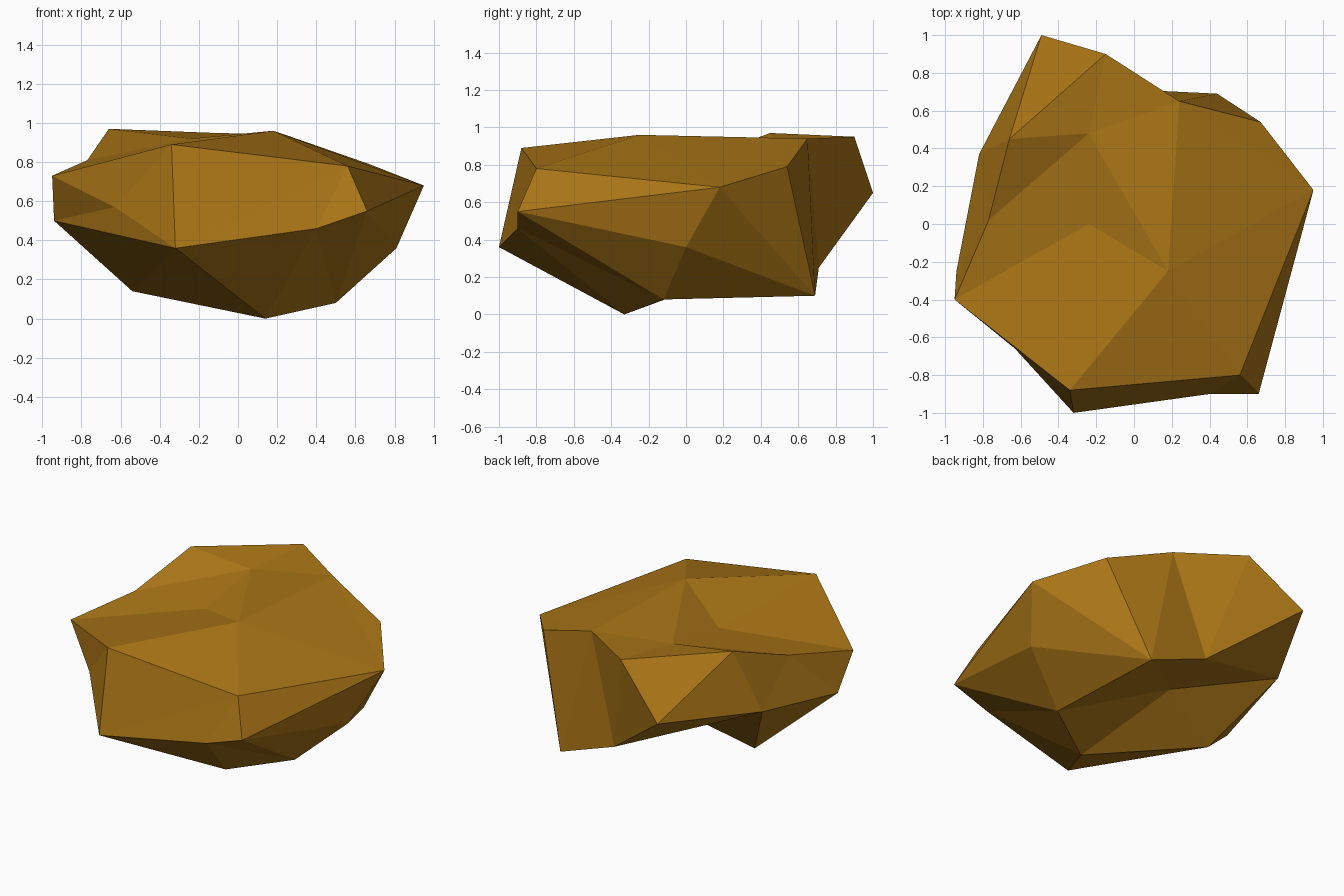
import bpy, bmesh

if "Cube" in bpy.data.objects:
    bpy.data.objects.remove(bpy.data.objects["Cube"])

# Corners of the boulder, grouped into rings from top to bottom
corners = {
    # hollowed crown
    "N": (-.24, 0, .84), "M": (.18, -.25, .96), "O": (-.24, .48, .92),
    # upper rim
    "T": (-.95, -.40, .73), "K": (-.34, -.88, .89), "L": (.56, -.80, .78),
    "G": (.95, .18, .68), "F": (.67, .54, .79), "C": (.24, .65, .94),
    "B": (-.15, .90, .95), "P": (-.66, .45, .97), "R": (-.77, .02, .81),
    # belt
    "S": (-.94, -.25, .50), "U": (-.63, -.66, .57), "J": (-.32, -1, .36),
    "I": (.40, -.90, .46), "H": (.66, -.90, .55), "V": (.81, 0, .36),
    "E": (.44, .69, .10), "D": (.03, .71, .25), "A": (-.49, 1, .65),
    "Q": (-.82, .37, .58),
    # underside
    "Y": (-.54, .05, .14), "X": (.14, -.33, 0), "W": (.50, -.12, .08),
    "Z": (-.12, .20, .32),
}

bm = bmesh.new()
v = {name: bm.verts.new(co) for name, co in corners.items()}


def tri(names):
    bm.faces.new([v[n] for n in names])


def stitch(ring_a, ring_b, steps):
    """Join two closed rings with triangles; each step advances ring a or b."""
    i = j = 0
    for s in steps:
        a, b = ring_a[i % len(ring_a)], ring_b[j % len(ring_b)]
        if s == "a":
            i += 1
            tri(a + ring_a[i % len(ring_a)] + b)
        else:
            j += 1
            tri(a + ring_b[j % len(ring_b)] + b)


# Crown, sides and underside
stitch("TKLGCBPR", "NMO", "abaaabaaaba")
stitch("TKLGFCBPR", "SUJIHVEDAQ", "bababbabbaababababa")
stitch("SJIHVEDQ", "YXWZ", "ababaaabaaba")

# Triangles closing the crown, the underside and the protruding corners
for names in ("GFC", "MNO", "SUJ", "DAQ", "YZX", "XZW"):
    tri(names)

bmesh.ops.recalc_face_normals(bm, faces=bm.faces)
mesh = bpy.data.meshes.new("boulder")
bm.to_mesh(mesh)
bm.free()

# Ochre stone colour
stone = bpy.data.materials.new("ochre_stone")
stone.diffuse_color = (0.40, 0.178, 0.008, 1)
stone.use_nodes = True
stone.node_tree.nodes["Principled BSDF"].inputs["Base Color"].default_value = stone.diffuse_color
mesh.materials.append(stone)
boulder = bpy.data.objects.new("boulder", mesh)
bpy.context.collection.objects.link(boulder)
